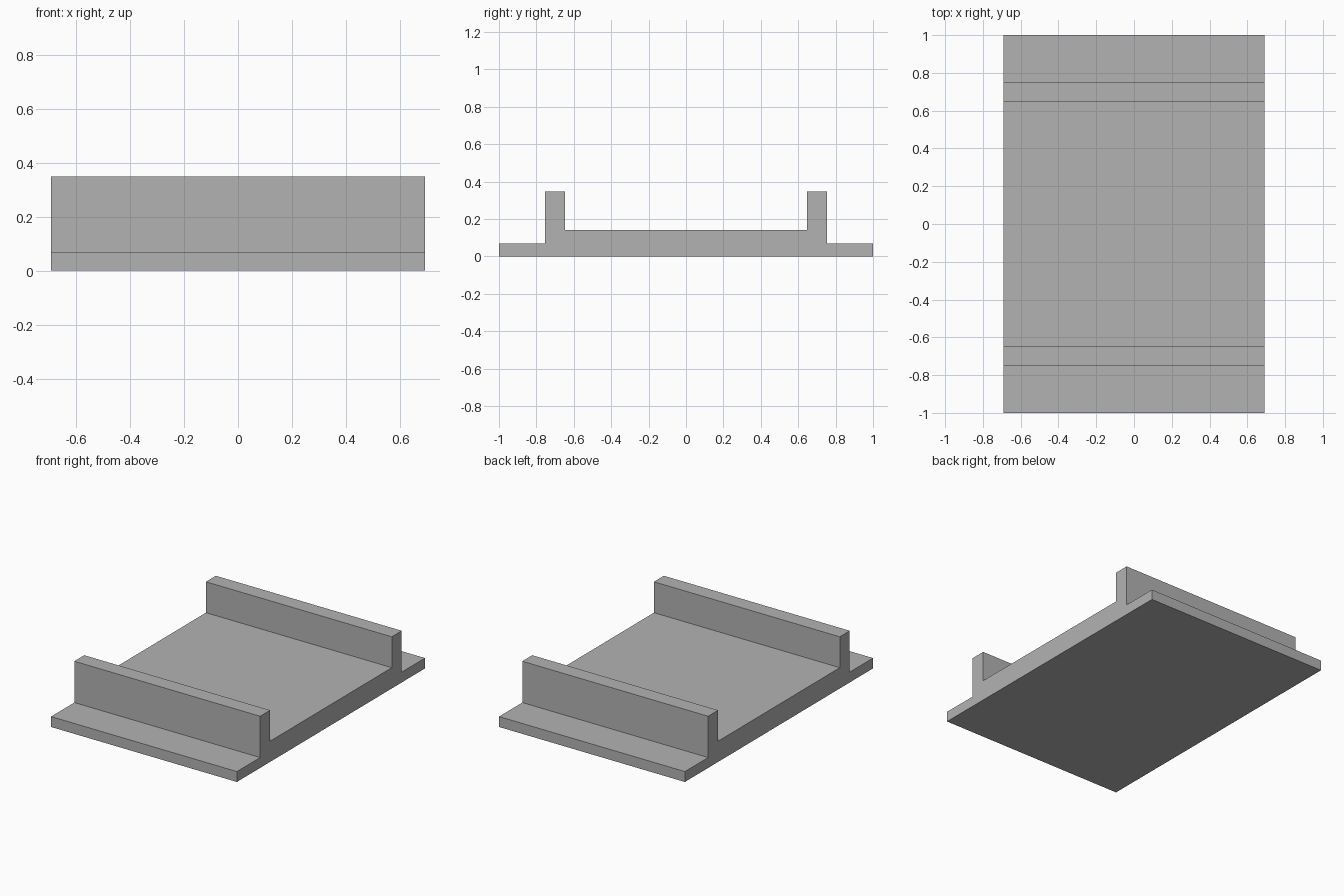
import bpy
import bmesh

cube = bpy.data.objects.get("Cube")
if cube:
    bpy.data.objects.remove(cube, do_unlink=True)

HALF_WIDTH = 0.692

# Plain grey material
grey = bpy.data.materials.new("plain_grey")
grey.use_nodes = True
colour = (0.45, 0.45, 0.45, 1)
grey.diffuse_color = colour
grey.node_tree.nodes["Principled BSDF"].inputs["Base Color"].default_value = colour

# Half of the side profile (y, z): flange, upright rail, raised deck
half = [(1, 0), (1, 0.07), (0.753, 0.07), (0.753, 0.348),
        (0.647, 0.348), (0.647, 0.14)]
profile = half + [(-y, z) for y, z in reversed(half)]

# Channel plate: the mirrored profile extruded across the width
bm = bmesh.new()
side = bm.faces.new([bm.verts.new((-HALF_WIDTH, y, z)) for y, z in profile])
extruded = bmesh.ops.extrude_face_region(bm, geom=[side], use_keep_orig=True)
moved = [v for v in extruded["geom"] if isinstance(v, bmesh.types.BMVert)]
bmesh.ops.translate(bm, verts=moved, vec=(2 * HALF_WIDTH, 0, 0))
bmesh.ops.recalc_face_normals(bm, faces=bm.faces)

mesh = bpy.data.meshes.new("channel_plate")
bm.to_mesh(mesh)
bm.free()
mesh.materials.append(grey)
plate = bpy.data.objects.new("channel_plate", mesh)
bpy.context.collection.objects.link(plate)
